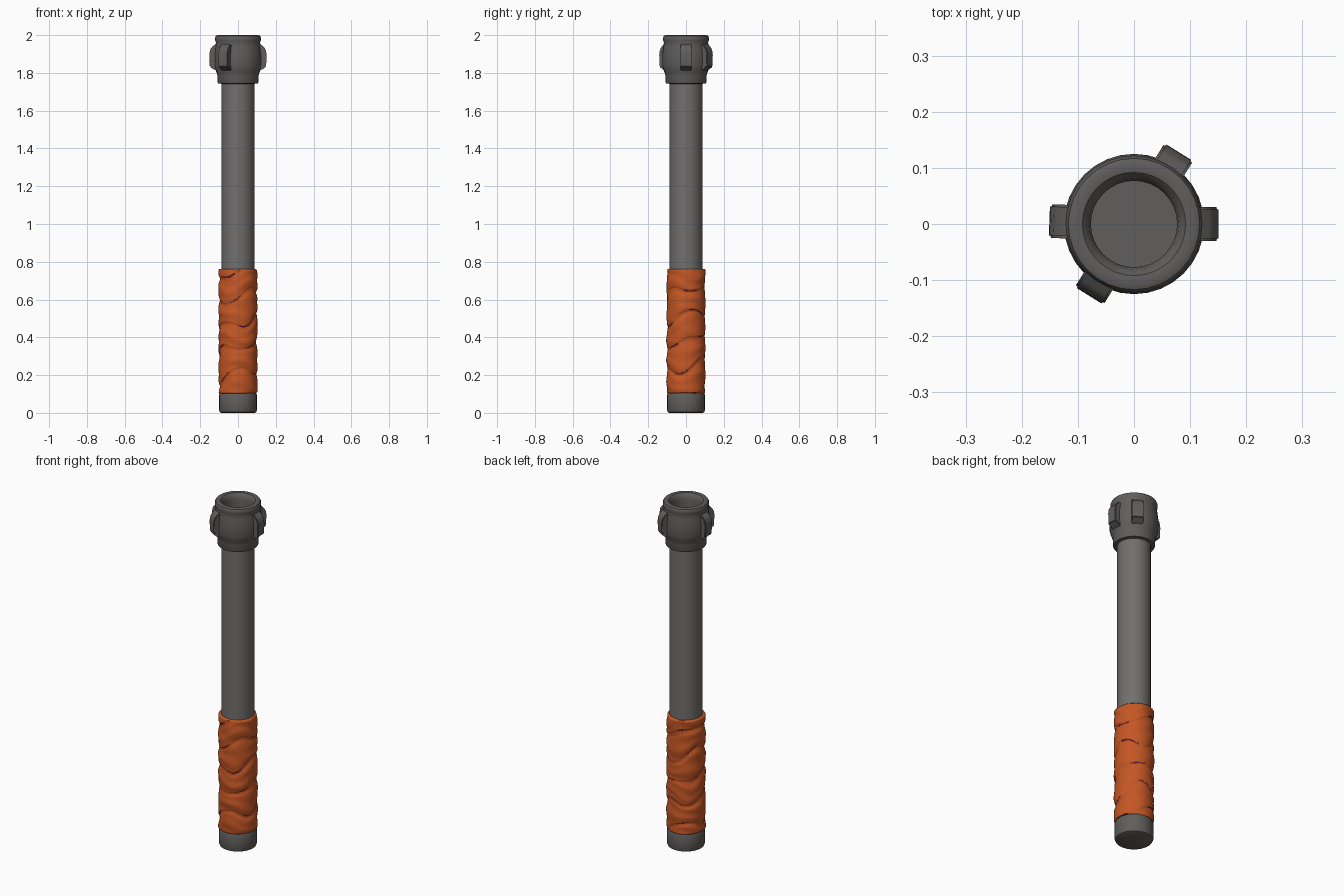
import bpy, bmesh, math
from mathutils import Matrix

if "Cube" in bpy.data.objects:
    bpy.data.objects.remove(bpy.data.objects["Cube"])


def material(name, rgb):
    m = bpy.data.materials.new(name)
    m.diffuse_color = (*rgb, 1)
    m.use_nodes = True
    m.node_tree.nodes["Principled BSDF"].inputs["Base Color"].default_value = m.diffuse_color
    return m


STEEL = material("steel grey", (0.165, 0.16, 0.152))
DARK = material("dark steel", (0.115, 0.112, 0.106))
ORANGE = material("orange wrap", (0.56, 0.095, 0.018))
MAROON = material("maroon seam", (0.10, 0.012, 0.02))


def finish(name, bm, mats, angle=35):
    bmesh.ops.recalc_face_normals(bm, faces=bm.faces)
    me = bpy.data.meshes.new(name)
    bm.to_mesh(me)
    bm.free()
    for m in mats:
        me.materials.append(m)
    ob = bpy.data.objects.new(name, me)
    bpy.context.collection.objects.link(ob)
    bpy.ops.object.select_all(action='DESELECT')
    ob.select_set(True)
    bpy.context.view_layer.objects.active = ob
    bpy.ops.object.shade_smooth_by_angle(angle=math.radians(angle))
    return ob


def lathe(name, rows, radius, mats, sides=32, rule=None, angle=35):
    """Surface of revolution; radius(i, theta) and rows of z, capped at both ends."""
    bm = bmesh.new()
    rings = []
    for i, z in enumerate(rows):
        ring = []
        for k in range(sides):
            t = 2 * math.pi * k / sides
            r = radius(i, t)
            ring.append(bm.verts.new((r * math.cos(t), r * math.sin(t), z)))
        rings.append(ring)
    for a, b in zip(rings, rings[1:]):
        for k in range(sides):
            n = (k + 1) % sides
            bm.faces.new((a[k], a[n], b[n], b[k]))
    bm.faces.new(rings[0])
    bm.faces.new(rings[-1])
    if rule:
        for f in bm.faces:
            f.material_index = rule(f.calc_center_median())
    return finish(name, bm, mats, angle)


def turned(name, profile, mat):
    return lathe(name, [p[1] for p in profile], lambda i, t: profile[i][0], [mat])


# shaft and butt cap
turned("shaft", [(0.087, 0.09), (0.087, 1.77)], STEEL)
turned("butt_cap", [(0.088, 0), (0.096, 0.004), (0.1, 0.015), (0.1, 0.095),
                    (0.096, 0.104), (0.085, 0.105)], DARK)

# socket head: outer wall, rounded rim, then down the bore to its floor
turned("socket_head", [(0.085, 1.742), (0.105, 1.744), (0.109, 1.752), (0.109, 1.785),
                       (0.113, 1.80), (0.121, 1.82), (0.125, 1.84), (0.125, 1.90),
                       (0.120, 1.94), (0.117, 1.96), (0.121, 1.972), (0.122, 1.985),
                       (0.117, 1.996), (0.108, 2.0), (0.092, 1.997), (0.081, 1.985),
                       (0.077, 1.965), (0.077, 1.84)], DARK)

# four lugs around the head
LUG = [(0.10, 1.805), (0.132, 1.82), (0.149, 1.833), (0.151, 1.90),
       (0.146, 1.925), (0.13, 1.945), (0.10, 1.96)]
for n, deg in enumerate((0, 58, 178, 238)):
    bm = bmesh.new()
    f = bm.faces.new([bm.verts.new((r, -0.03, z)) for r, z in LUG])
    ext = bmesh.ops.extrude_face_region(bm, geom=[f])["geom"]
    bmesh.ops.translate(bm, vec=(0, 0.06, 0),
                        verts=[v for v in ext if isinstance(v, bmesh.types.BMVert)])
    bmesh.ops.recalc_face_normals(bm, faces=bm.faces)
    bmesh.ops.bevel(bm, geom=bm.edges[:], offset=0.004, segments=2, affect='EDGES')
    bmesh.ops.rotate(bm, verts=bm.verts, matrix=Matrix.Rotation(math.radians(deg), 3, 'Z'))
    finish(f"lug_{n + 1}", bm, [DARK], 40)

# grip: uneven helical cloth bands, each overlapping the one below
Z0, Z1, N = 0.103, 0.762, 150
zs = [Z0] + [Z0 + (Z1 - Z0) * i / N for i in range(N + 1)] + [Z1]


def phase(z, t):
    wobble = 0.022 * math.sin(2 * t + 9 * z) + 0.012 * math.sin(3 * t - 17 * z)
    return ((z + wobble) / 0.135 - (t + math.pi / 2) / (2 * math.pi) + 0.42) % 1


def grip_radius(i, t):
    if i in (0, len(zs) - 1):
        return 0.086
    z, p = zs[i], phase(zs[i], t)
    r = 0.0965 + 0.0065 * math.sin(math.pi * min(1, p * 1.05 + 0.1)) ** 0.5
    r += 0.0012 * math.sin(4 * math.pi * p + 2 * t) + 0.001 * math.sin(60 * z + 2 * t)
    return r - 0.004 * (min(z - Z0, Z1 - z) < 0.004)


def grip_colour(c):
    t = math.atan2(c.y, c.x)
    p = phase(c.z, t)
    seam = p > 0.96 or p < 0.015
    return int(seam and math.sin(3 * t + 11 * c.z) > 0.35)


lathe("grip_wrap", zs, grip_radius, [ORANGE, MAROON], 72, grip_colour, 50)
